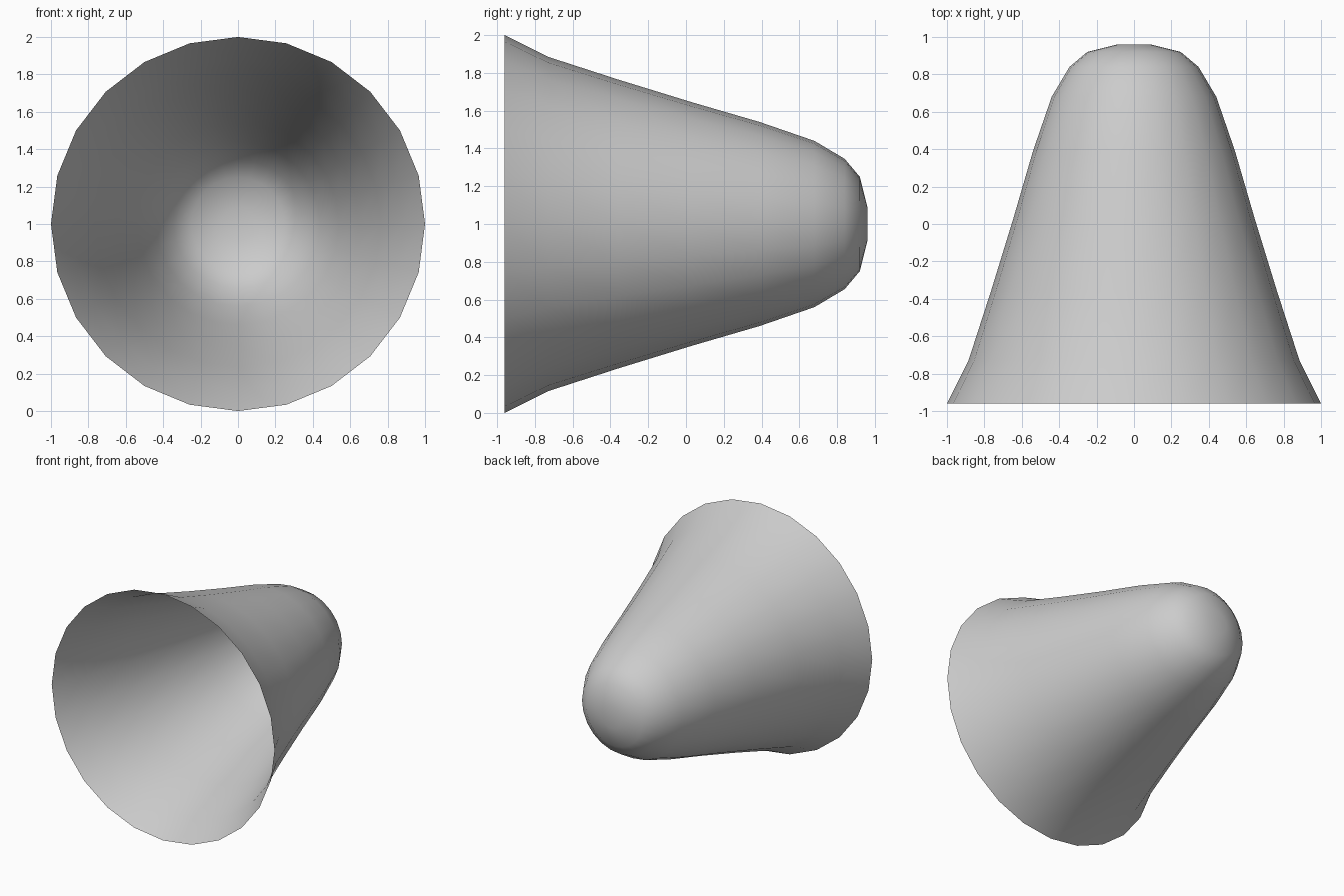
import bpy, bmesh, math
from mathutils import Vector

if "Cube" in bpy.data.objects:
    bpy.data.objects.remove(bpy.data.objects["Cube"])

SIDES = 24
CENTRE = Vector((0, 0, 1))
# Profile (radius, y) from the open rim to the rounded tip
PROFILE = [(1.0, -0.96), (0.885, -0.73), (0.765, -0.36), (0.645, 0.03), (0.54, 0.39),
           (0.44, 0.68), (0.345, 0.84), (0.25, 0.92), (0.09, 0.96), (0, 0.96)]

# Thin open cone shell: profile spun around the y axis
bm = bmesh.new()
verts = [bm.verts.new(CENTRE + Vector((r, y, 0))) for r, y in PROFILE]
edges = [bm.edges.new(pair) for pair in zip(verts, verts[1:])]
bmesh.ops.spin(bm, geom=verts + edges, cent=CENTRE, axis=(0, 1, 0),
               angle=math.tau, steps=SIDES, use_merge=False)
bmesh.ops.remove_doubles(bm, verts=bm.verts, dist=0.0005)
bmesh.ops.recalc_face_normals(bm, faces=bm.faces)

# Make the shell face outward
side = max(bm.faces, key=lambda f: f.calc_area())
mid = side.calc_center_median() - CENTRE
if side.normal.dot(Vector((mid.x, 0, mid.z))) < 0:
    bmesh.ops.reverse_faces(bm, faces=bm.faces)
for f in bm.faces:
    f.smooth = True

mesh = bpy.data.meshes.new("cone_shell")
bm.to_mesh(mesh)
bm.free()
bpy.context.collection.objects.link(bpy.data.objects.new("cone_shell", mesh))
